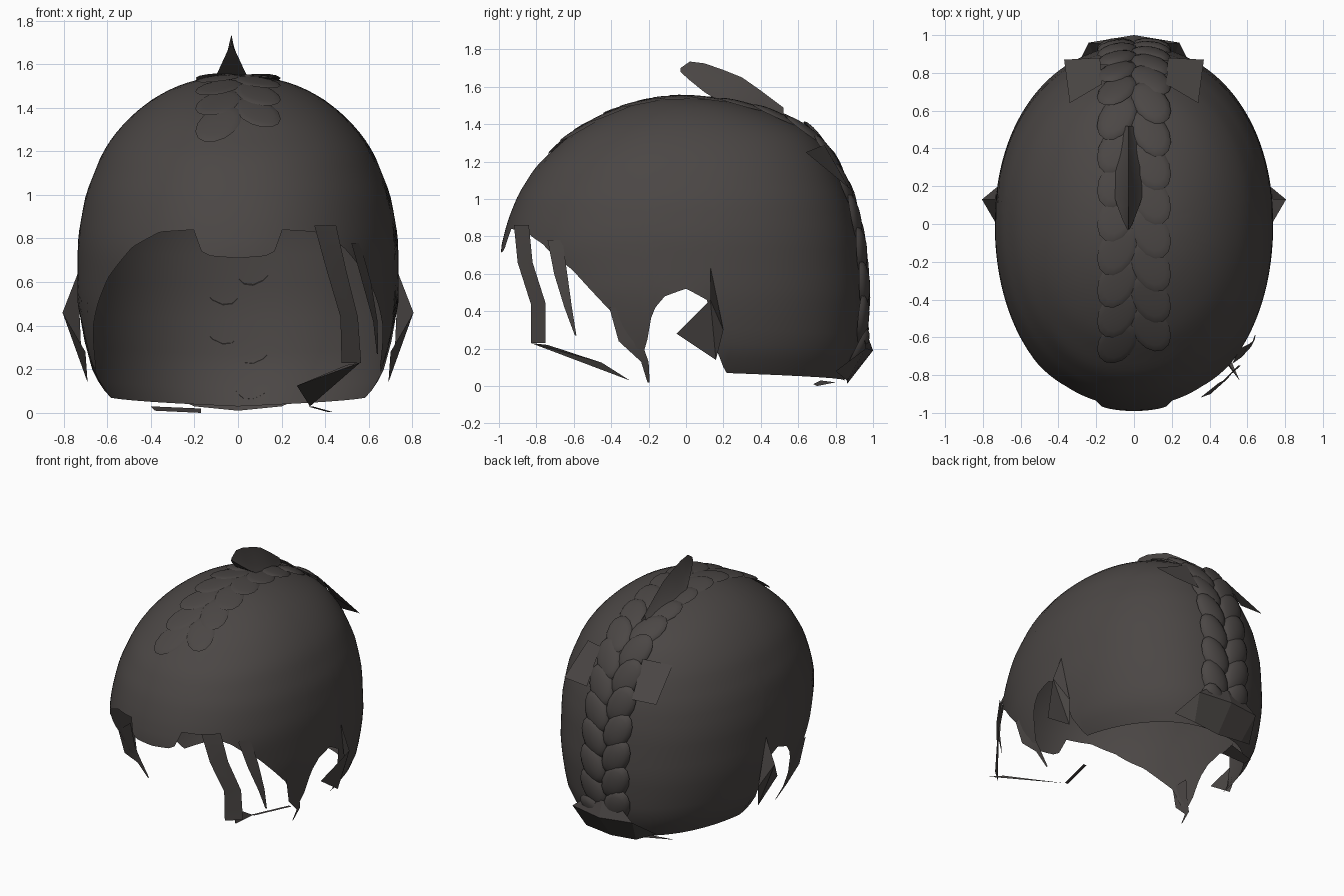
import bpy, bmesh, math
from mathutils import Vector, Matrix
from mathutils.bvhtree import BVHTree

if "Cube" in bpy.data.objects:
    bpy.data.objects.remove(bpy.data.objects["Cube"])

mat = bpy.data.materials.new("dark_brown_hair")
mat.diffuse_color = (0.07, 0.062, 0.059, 1)
mat.use_nodes = True
mat.node_tree.nodes["Principled BSDF"].inputs["Base Color"].default_value = mat.diffuse_color


def lerp(table, v):
    for (a, p), (b, q) in zip(table, table[1:]):
        if v <= b:
            return p + (q - p) * max(0, (v - a) / (b - a))
    return table[-1][1]


def finish(bm, name, angle=40):
    me = bpy.data.meshes.new(name)
    bm.to_mesh(me)
    ob = bpy.data.objects.new(name, me)
    bpy.context.collection.objects.link(ob)
    me.materials.append(mat)
    bpy.ops.object.select_all(action='DESELECT')
    ob.select_set(True)
    bpy.context.view_layer.objects.active = ob
    bpy.ops.object.shade_smooth_by_angle(angle=math.radians(angle))
    return ob


# Head shape by height: half width, front reach, back reach
WIDTH = [(0.03, .56), (.1, .63), (.2, .68), (.35, .715), (.5, .737), (.8, .735), (1, .70), (1.2, .62),
         (1.3, .55), (1.4, .45), (1.48, .33), (1.53, .19), (1.55, 0)]
FRONT = [(0.03, .85), (.4, .94), (.72, .995), (.88, .955), (1.02, .9), (1.18, .8), (1.36, .6),
         (1.47, .4), (1.53, .2), (1.55, 0)]
BACK = [(0.03, .84), (.2, .925), (.5, .945), (.8, .92), (1, .875), (1.2, .79), (1.35, .68),
        (1.45, .5), (1.52, .26), (1.55, 0)]
# Lower hair edge by angle from the front: widow's peak, temple, sidelock, ear gap, nape
EDGE = [(0, .71), (9, .72), (12, .74), (15, .84), (28, .83), (40, .76), (53, .62), (66, .40), (72, .22),
        (77, .18), (80, .4), (84, .48), (90, .52), (96, .46), (99, .2), (103, .07), (140, .05), (180, .03)]


def smooth(table, z):
    """Average nearby heights so the outline has no kinks, except close to the top."""
    h = min(.04, (1.55 - z) * .4)
    return sum(lerp(table, z + h * k) for k in (-1, -.5, 0, .5, 1)) / 5


def head_point(deg, z):
    a = math.radians(deg)
    s, c = math.sin(a), math.cos(a)
    e = 2 / 2.12
    reach = smooth(FRONT, z) if c > 0 else smooth(BACK, z)
    return Vector((math.copysign(abs(s) ** e, s) * smooth(WIDTH, z),
                   -math.copysign(abs(c) ** e, c) * reach, z))


# Hair cap: open shell following the lower hair edge
N, R = 240, 30
bm = bmesh.new()
rows = []
for j in range(R):
    t = math.sin(j / R * math.pi / 2)
    ring = []
    for i in range(N):
        d = i * 360 / N
        low = lerp(EDGE, min(d, 360 - d))
        ring.append(bm.verts.new(head_point(d, low + (1.55 - low) * t)))
    rows.append(ring)
top = bm.verts.new((0, 0, 1.55))
for a, b in zip(rows, rows[1:]):
    for i in range(N):
        k = (i + 1) % N
        bm.faces.new((a[i], a[k], b[k], b[i]))
for i in range(N):
    bm.faces.new((rows[-1][i], rows[-1][(i + 1) % N], top))
bm.normal_update()
tree = BVHTree.FromBMesh(bm)
finish(bm, "hair_cap", 50)

# French braid: two rows of overlapping flattened half lobes along the midline
path = [head_point(0, z) for z in (1.3, 1.36, 1.42, 1.47, 1.5, 1.53)] + [Vector((0, 0, 1.55))]
path += [head_point(180, z) for z in (1.52, 1.45, 1.35, 1.2, 1, .8, .5, .2, .14)]
cum = [0]
for p, q in zip(path, path[1:]):
    cum.append(cum[-1] + (q - p).length)


def along(s):
    for i in range(len(path) - 1):
        if s <= cum[i + 1]:
            return path[i].lerp(path[i + 1], (s - cum[i]) / (cum[i + 1] - cum[i]))
    return path[-1].copy()


bm = bmesh.new()
count = 15
for side in (-1, 1):
    for i in range(count):
        s = (i + (.75 if side > 0 else .25)) / count * cum[-1]
        p = along(s)
        tan = (along(min(s + .05, cum[-1])) - along(max(s - .05, 0))).normalized()
        loc, nor, _, _ = tree.find_nearest(p + Vector((side * .09, 0, 0)))
        if nor.dot(loc - Vector((0, 0, .7))) < 0:
            nor = -nor
        tan = (tan - nor * tan.dot(nor)).normalized()
        crossv = tan.cross(nor).normalized()
        thick = .012 + .036 * max(0, min(1, s / cum[-1] * 2 - .6))
        lean = .45 * side * (1 if crossv.x > 0 else -1)
        frame = Matrix((crossv, tan, nor)).transposed().to_4x4()
        m = (Matrix.Translation(loc) @ frame @ Matrix.Rotation(lean, 4, 'Z')
             @ Matrix.Rotation(-.06, 4, 'X') @ Matrix.Diagonal((.095, .145, thick, 1)))
        new = bmesh.ops.create_uvsphere(bm, u_segments=14, v_segments=8, radius=1, matrix=m)["verts"]
        inv = m.inverted()
        bmesh.ops.delete(bm, geom=[v for v in new if (inv @ v.co).z < -.1], context='VERTS')
finish(bm, "braid", 60)

# Raised lock on the crown: (y, ridge height, base height, half width)
stations = [(.52, 1.49, 1.44, .03), (.4, 1.58, 1.45, .08), (.3, 1.65, 1.48, .1), (.2, 1.69, 1.51, .09),
            (.1, 1.725, 1.57, .06), (.02, 1.735, 1.635, .03), (-.03, 1.70, 1.68, .006)]
bm = bmesh.new()
secs = []
for y, zt, zb, w in stations:
    mid = zb + (zt - zb) * .35
    secs.append([bm.verts.new(c) for c in ((-.03, y, zt), (-.03 + w * .45, y, mid), (-.03 + w, y, zb),
                                           (-.03 - w, y, zb), (-.03 - w * .45, y, mid))])
for a, b in zip(secs, secs[1:]):
    for i in range(5):
        k = (i + 1) % 5
        bm.faces.new((a[i], a[k], b[k], b[i]))
bm.faces.new(secs[0])
bm.faces.new(secs[-1][::-1])
bmesh.ops.recalc_face_normals(bm, faces=bm.faces)
finish(bm, "crown_lock", 45)


def ribbon(name, pts):
    """Flat lock of hair; each point is (x, y, z, half width along x, half width along y)."""
    bm = bmesh.new()
    prev = None
    for x, y, z, wx, wy in pts:
        cur = [bm.verts.new((x - wx, y - wy, z)), bm.verts.new((x + wx, y + wy, z))]
        if prev:
            bm.faces.new((prev[0], prev[1], cur[1], cur[0]))
        prev = cur
    return finish(bm, name)


def sheet(name, pts, faces):
    bm = bmesh.new()
    vs = [bm.verts.new(p) for p in pts]
    for f in faces:
        bm.faces.new([vs[i] for i in f])
    return finish(bm, name, 20)


# Loose face-framing locks on one side
ribbon("front_lock", [(.40, -.88, .86, .05, .04), (.45, -.86, .66, .045, .04), (.51, -.79, .44, .04, .04),
                      (.52, -.79, .23, .045, .04)])
sheet("front_lock_tip", [(.56, -.83, .23), (.5, -.74, .22), (.27, -.45, .125), (.33, -.3, .03)],
      [(0, 1, 2), (0, 2, 3)])
ribbon("temple_lock", [(.54, -.70, .78, .02, .04), (.59, -.67, .6, .02, .035), (.63, -.63, .42, .01, .02),
                       (.64, -.59, .27, .003, .004)])

# Paired parts
for s, label in ((-1, "left"), (1, "right")):
    # sidelock in front of the ear
    ribbon(label + "_sidelock", [(s * .675, -.34, .42, 0, .07), (s * .66, -.3, .24, 0, .06),
                                 (s * .64, -.22, .13, 0, .02), (s * .58, -.2, .02, 0, .006)])
    # pointed tuft behind the ear
    sheet(label + "_ear_tuft",
          [(s * .70, -.05, .28), (s * .805, .13, .46), (s * .69, .16, .14), (s * .72, .2, .3), (s * .735, .13, .64)],
          [(0, 1, 2), (1, 3, 2), (1, 4, 3)])
    # lifted plates beside the braid
    sheet(label + "_back_plate",
          [(s * .17, .74, 1.29), (s * .34, .64, 1.25), (s * .37, .87, 1.06), (s * .18, .88, 1.05)],
          [(0, 1, 2, 3)])
    # flared braid end at the nape
    sheet(label + "_nape_flare",
          [(0, .96, .3), (s * .14, .95, .28), (s * .24, .96, .2), (0, 1, .19), (s * .2, .86, .03), (0, .86, .01),
           (s * .32, .8, .08)],
          [(0, 1, 2, 3), (3, 2, 4, 5), (2, 6, 4)])

# Thin strand ends lying under the neck
sheet("lower_strand_end", [(-.4, .72, .03), (-.17, .8, .02), (-.17, .7, 0), (-.38, .68, .01)], [(0, 1, 2, 3)])
ribbon("lower_strand", [(.33, -.3, .03, .012, 0), (.42, 0, .005, .012, 0)])
